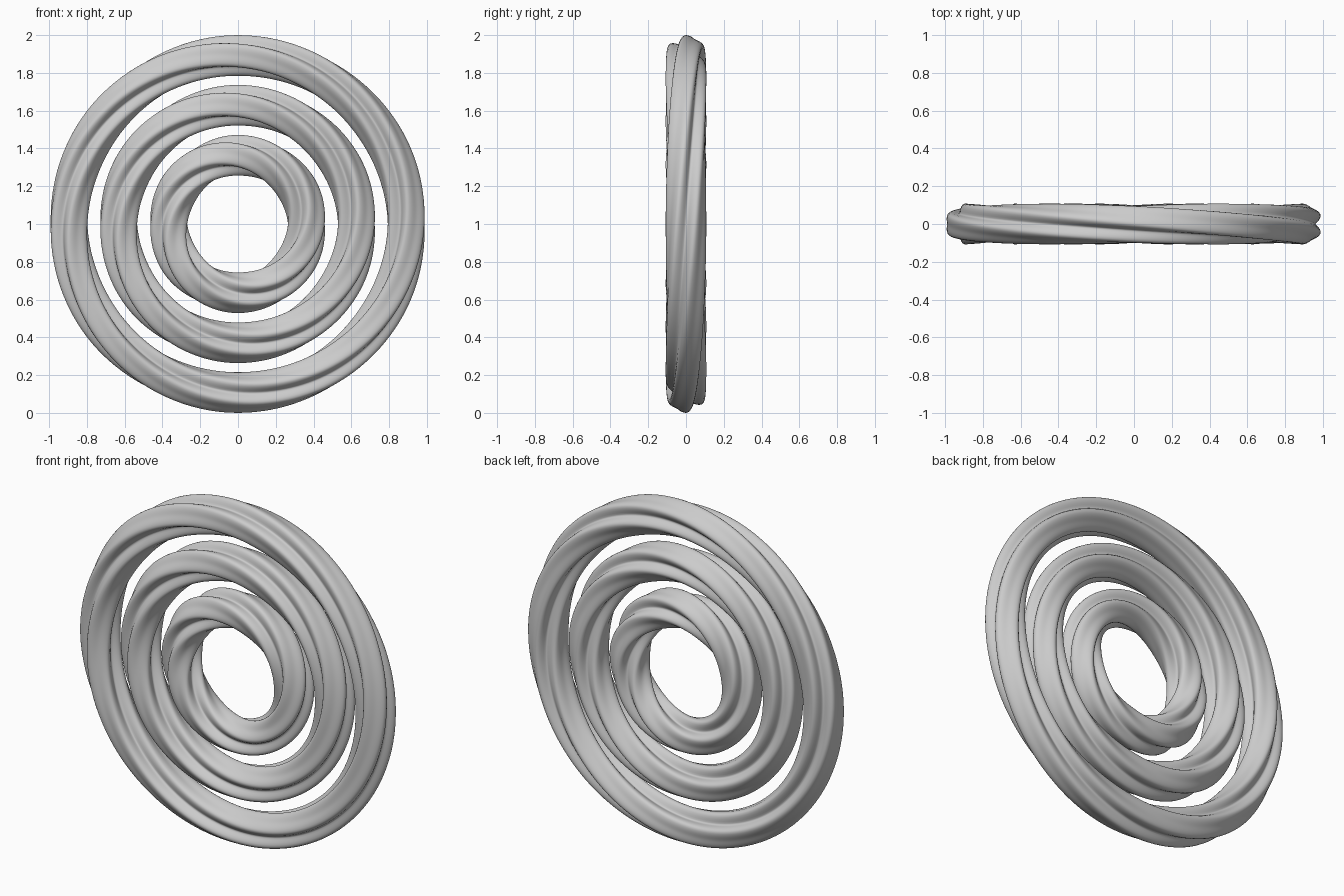
import bpy
import bmesh
from math import sin, cos, pi, radians, degrees

if "Cube" in bpy.data.objects:
    bpy.data.objects.remove(bpy.data.objects["Cube"])

SECTION = 72    # points around the cross-section
STEPS = 180     # sections around each ring


def ease(t):
    return t * t * (3 - 2 * t)


# Three wide lobes with soft corners, separated by three grooves
def profile_radius(a):
    d = degrees(a) % 120
    d = min(d, 120 - d)
    groove, corner, middle = 0.068, 0.1075, 0.098
    if d < 30:
        return groove + (corner - groove) * ease(d / 30)
    return corner + (middle - corner) * ease((d - 30) / 30)


# Ring around the y axis whose section makes one full twist per lap
def twisted_ring(name, major):
    bm = bmesh.new()
    loops = []
    for i in range(STEPS):
        t = 2 * pi * i / STEPS
        loop = []
        for j in range(SECTION):
            a = 2 * pi * j / SECTION
            r = profile_radius(a)
            d = major + r * cos(a + t)
            loop.append(bm.verts.new((d * cos(t), r * sin(a + t), 1 + d * sin(t))))
        loops.append(loop)
    for i in range(STEPS):
        p, q = loops[i], loops[(i + 1) % STEPS]
        for j in range(SECTION):
            k = (j + 1) % SECTION
            bm.faces.new((p[j], p[k], q[k], q[j])).smooth = True
    bmesh.ops.recalc_face_normals(bm, faces=bm.faces)
    mesh = bpy.data.meshes.new(name)
    bm.to_mesh(mesh)
    bm.free()
    ob = bpy.data.objects.new(name, mesh)
    bpy.context.collection.objects.link(ob)
    return ob


# Three concentric rings
for name, major in (("outer_ring", 0.8925), ("middle_ring", 0.629), ("inner_ring", 0.364)):
    twisted_ring(name, major)
